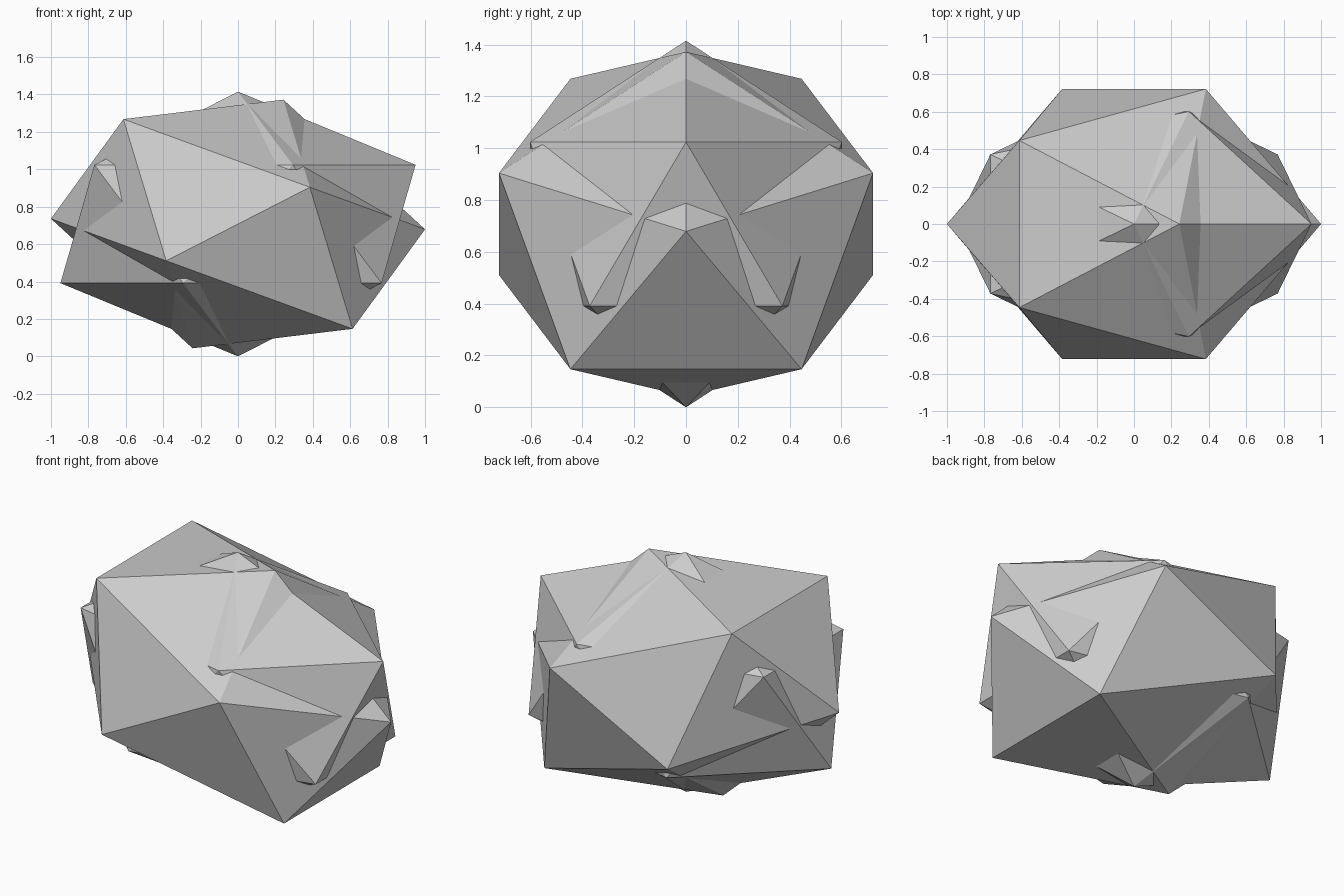
import bpy

if "Cube" in bpy.data.objects:
    bpy.data.objects.remove(bpy.data.objects["Cube"])

UNIT = 0.7075  # half height of the rock


def boulder(name, proportions, tilt):
    """Flat-faced icosahedron, stretched, then tilted about y."""
    bpy.ops.mesh.primitive_ico_sphere_add(
        subdivisions=1, radius=1.0, location=(0, 0, UNIT), rotation=(0, tilt, 0))
    obj = bpy.context.object
    obj.name = name
    obj.scale = [UNIT * p for p in proportions]
    bpy.ops.object.shade_flat()
    return obj


# Wide tilted body of the rock
boulder("rock_body", (1.5, 1.2, 1.0), 0.35)
# Narrower level core whose corners poke through the body
boulder("rock_core", (1.5, 1.0, 1.0), 0.0)
